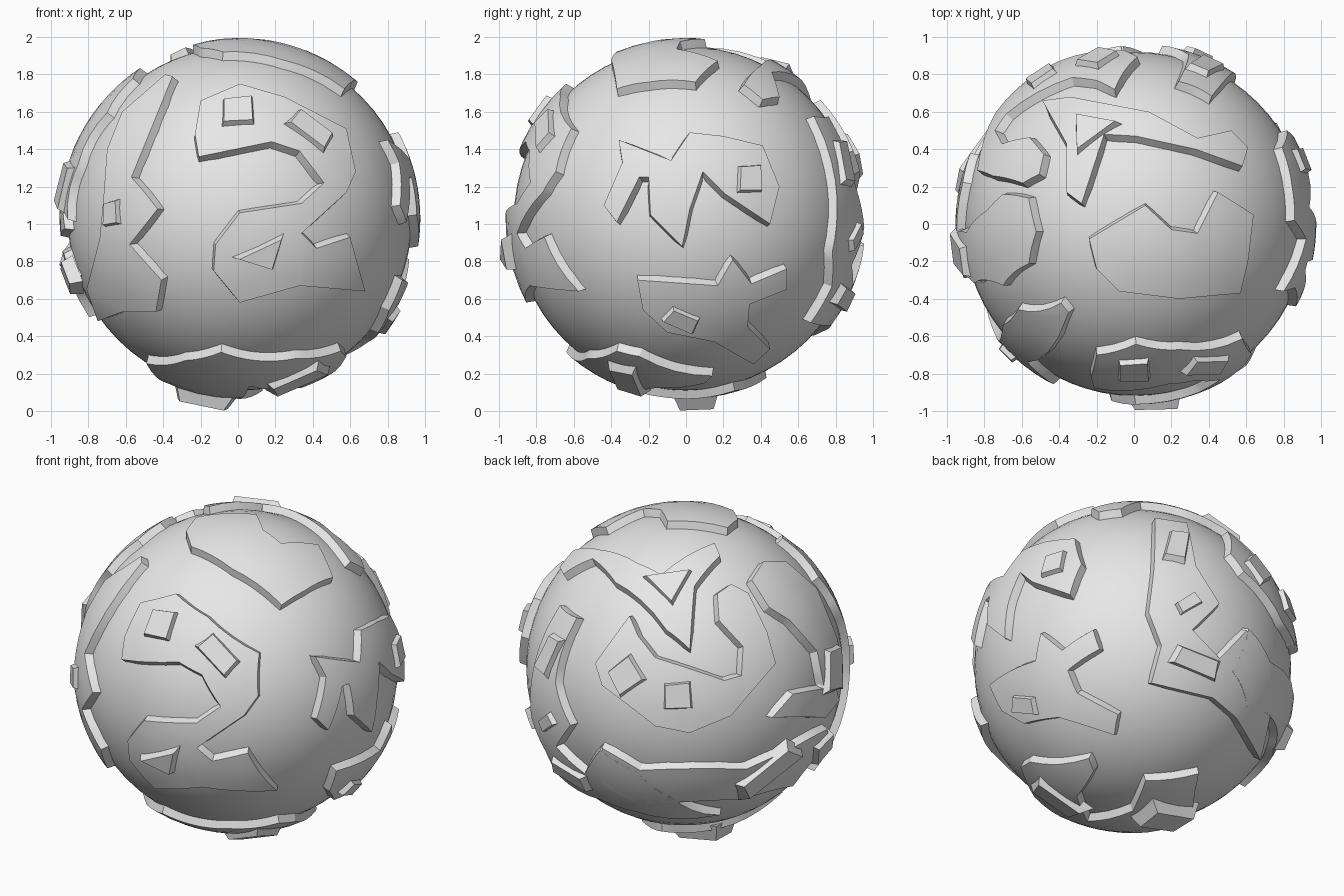
import bpy
import bmesh
import random
from math import sin, cos, radians, sqrt
from mathutils import Vector

random.seed(4)
CENTRE = Vector((0.01, 0, 1.03))
SEA, LAND, PEAK = 0.92, 0.965, 0.99

if "Cube" in bpy.data.objects:
    bpy.data.objects.remove(bpy.data.objects["Cube"])

stone = bpy.data.materials.new("plain_grey")
stone.use_nodes = True
grey = (0.8, 0.8, 0.8, 1)
stone.diffuse_color = grey
stone.node_tree.nodes["Principled BSDF"].inputs["Base Color"].default_value = grey

parts = []


def axes(azimuth, elevation):
    """Right, up and outward directions of one side of the globe."""
    a, e = radians(azimuth), radians(elevation)
    right = Vector((cos(a), sin(a), 0))
    out = Vector((sin(a) * cos(e), -cos(a) * cos(e), sin(e)))
    return right, out.cross(right), out


SIDES = {
    "front": axes(0, 0),
    "right": axes(90, 0),
    "top": axes(0, 90),
    "bottom": axes(0, -90),
    "back_left": axes(215, 30),
    "back_right": axes(145, -30),
}


def on_globe(side, u, v, radius):
    """Lift a flat point of one side onto a sphere of the given radius."""
    right, up, out = SIDES[side]
    flat = sqrt(u * u + v * v)
    limit = radius * 0.995
    if flat > limit:
        u, v = u * limit / flat, v * limit / flat
    return right * u + up * v + out * sqrt(radius * radius - u * u - v * v)


def finish(name, bm):
    mesh = bpy.data.meshes.new(name)
    bm.to_mesh(mesh)
    bm.free()
    mesh.materials.append(stone)
    obj = bpy.data.objects.new(name, mesh)
    obj.location = CENTRE
    bpy.context.collection.objects.link(obj)
    parts.append(obj)


def continent(name, side, outline):
    """Raised plate following the globe, with flared walls; outline in hundredths."""
    bm = bmesh.new()
    face = bm.faces.new([bm.verts.new((u / 100, v / 100, 0)) for u, v in outline])
    face.normal_update()
    if face.normal.z < 0:
        face.normal_flip()
    bmesh.ops.triangulate(bm, faces=bm.faces[:])
    bmesh.ops.subdivide_edges(bm, edges=bm.edges[:], cuts=3, use_grid_fill=True)
    for v in bm.verts:
        v.co = on_globe(side, v.co.x, v.co.y, LAND)
    # walls
    rim = [e for e in bm.edges if e.is_boundary]
    flare = {}
    for e in rim:
        a, b = e.verts
        along = (b.co - a.co).normalized()
        away = (a.co + b.co) / 2 - e.link_faces[0].calc_center_median()
        away = (away - along * away.dot(along)).normalized()
        for v in e.verts:
            flare[v.index] = flare.get(v.index, Vector()) + away
    bm.verts.index_update()
    feet = {tuple(v.co): flare[v.index] for e in rim for v in e.verts}
    made = bmesh.ops.extrude_edge_only(bm, edges=rim)["geom"]
    for v in made:
        if isinstance(v, bmesh.types.BMVert):
            spread = feet[tuple(v.co)].normalized() * 0.02
            v.co = (v.co + spread).normalized() * (SEA - 0.01)
    bmesh.ops.recalc_face_normals(bm, faces=bm.faces[:])
    finish(name, bm)


def mountain(name, side, u, v, length, width, turn=0, corners=4, peak=PEAK):
    """Chunky tapered block standing on the globe; sizes in hundredths."""
    n = on_globe(side, u / 100, v / 100, LAND).normalized()
    right = SIDES[side][0]
    t = (right - n * n.dot(right)).normalized()
    s = n.cross(t)
    a = radians(turn)
    t, s = t * cos(a) + s * sin(a), s * cos(a) - t * sin(a)
    shape = [(-1, -1), (1, -0.85), (0.85, 1), (-0.9, 0.8)]
    if corners == 3:
        shape = [(-1, 0.7), (0.2, -1), (1, 0.9)]
    bm = bmesh.new()
    rings = []
    for height, size in ((SEA, 1.08), (peak, 0.85)):
        ring = []
        for x, y in shape:
            wobble = size * random.uniform(0.92, 1.05)
            spot = t * x * length / 200 + s * y * width / 200
            ring.append(bm.verts.new(n * height + spot * wobble))
        rings.append(ring)
    bm.faces.new(rings[0])
    bm.faces.new(rings[1])
    for i in range(len(shape)):
        j = (i + 1) % len(shape)
        bm.faces.new((rings[0][i], rings[0][j], rings[1][j], rings[1][i]))
    bmesh.ops.recalc_face_normals(bm, faces=bm.faces[:])
    finish(name, bm)


# ocean ball
ball = bmesh.new()
bmesh.ops.create_uvsphere(ball, u_segments=64, v_segments=32, radius=SEA)
finish("ocean_ball", ball)

# continents
continent("front_land", "front", [
    (-21, 63), (0, 72), (24, 65), (57, 48), (62, 25), (57, 14), (33, -8),
    (41, -16), (59, -10), (67, -39), (32, -36), (0, -45), (-14, -28), (-13, -14),
    (0, 3), (33, 8), (45, 19), (32, 36), (17, 41), (-22, 33), (-24, 45)])
continent("front_side_land", "front", [
    (-36, 76), (-58, 22), (-51, 14), (-44, 5), (-59, -14), (-42, -33), (-45, -50),
    (-63, -50), (-76, -55), (-82, -38), (-75, -11), (-73, 10), (-71, 37),
    (-63, 57), (-40, 77)])
continent("side_land", "back_left", [
    (39, 44), (46, 56), (59, 57), (77, 42), (89, 13), (92, -15), (81, -16),
    (77, 4), (61, 21), (49, 28)])
continent("side_islet", "back_left", [
    (51, -36), (63, -22), (88, -15), (90, -22), (82, -33)])
continent("back_hook_land", "back_left", [
    (-32, 22), (-52, -5), (-48, -18), (-17, -42), (3, -46), (27, -36), (53, -5),
    (48, 13), (37, 36), (27, 41), (19, 35), (20, 19), (34, 4), (33, -13),
    (23, -16), (-17, -3), (-27, 10)])
continent("back_low_land", "back_left", [
    (-48, -53), (-26, -66), (36, -65), (61, -53), (83, -39), (84, -45), (63, -71),
    (33, -81), (2, -83), (-27, -84), (-48, -72)])
continent("back_tall_land", "back_right", [
    (6, 87), (4, 57), (1, 32), (9, 13), (4, -9), (41, -16), (56, -27), (74, -51),
    (78, -21), (74, 6), (60, 24), (44, 7), (27, 23), (43, 39), (29, 60), (25, 85)])
continent("top_branch_land", "top", [
    (-50, 66), (-35, 68), (7, 60), (33, 46), (51, 50), (60, 41), (57, 31),
    (32, 40), (0, 47), (-17, 48), (-29, 11), (-37, 17), (-37, 43)])
continent("top_land", "top", [
    (-25, -8), (5, 10), (19, -3), (33, -5), (44, 17), (63, 5), (60, -20),
    (56, -37), (23, -40), (-9, -36), (-21, -24)])
continent("right_land", "right", [
    (-36, 42), (-8, 31), (2, 46), (20, 44), (41, 39), (50, 17), (45, -3), (21, 13),
    (9, 25), (2, 5), (-2, -15), (-19, 2), (-20, 22), (-25, 22), (-37, -2),
    (-44, 7), (-34, 30)])
continent("star_land", "right", [
    (-26, -33), (17, -36), (25, -22), (35, -35), (54, -27), (54, -38), (34, -46),
    (33, -58), (45, -70), (36, -78), (15, -66), (-10, -61), (-23, -49)])
continent("bottom_land", "bottom", [
    (-50, 28), (-29, 52), (-10, 64), (8, 59), (30, 53), (54, 37), (57, 25),
    (45, -14), (38, -10), (29, 16), (5, 35), (0, 0), (12, -26), (-14, -43),
    (-22, -30), (-40, -5)])

# mountains
mountain("front_upper_mountain", "front", -1, 57, 19, 20)
mountain("front_ridge", "front", 38, 47, 28, 15, -32)
mountain("front_lower_mountain", "front", 12, -21, 30, 17, 20, corners=3, peak=1.01)
mountain("front_side_mountain", "front", -68, 3, 12, 15)
mountain("right_mountain", "right", 34, 21, 15, 17)
mountain("star_ridge", "right", -2, -54, 20, 12, -30)
mountain("side_ridge", "back_left", 86, -5, 20, 30)
mountain("side_low_mountain", "front", -91, -31, 18, 20)
mountain("hook_mountain", "back_left", -34, -13, 21, 20, 30)
mountain("hook_low_mountain", "back_left", -4, -25, 18, 18)
mountain("branch_mountain", "back_left", -10, 39, 30, 24, corners=3)
mountain("tall_upper_ridge", "back_right", 18, 71, 14, 30, -10)
mountain("tall_middle_ridge", "back_right", 24, 38, 18, 9, 35)
mountain("tall_lower_ridge", "back_right", 30, 4, 34, 14, -20)
mountain("low_ridge", "back_left", 49, -65, 46, 17, 24)
mountain("bottom_ridge", "bottom", 31, 32, 36, 18, 15)
mountain("bottom_mountain", "bottom", -19, -6, 34, 24, peak=1.02)

# smooth globe with crisp coast edges
bpy.ops.object.select_all(action="DESELECT")
for obj in parts:
    obj.select_set(True)
bpy.context.view_layer.objects.active = parts[0]
bpy.ops.object.shade_smooth_by_angle(angle=radians(30))
